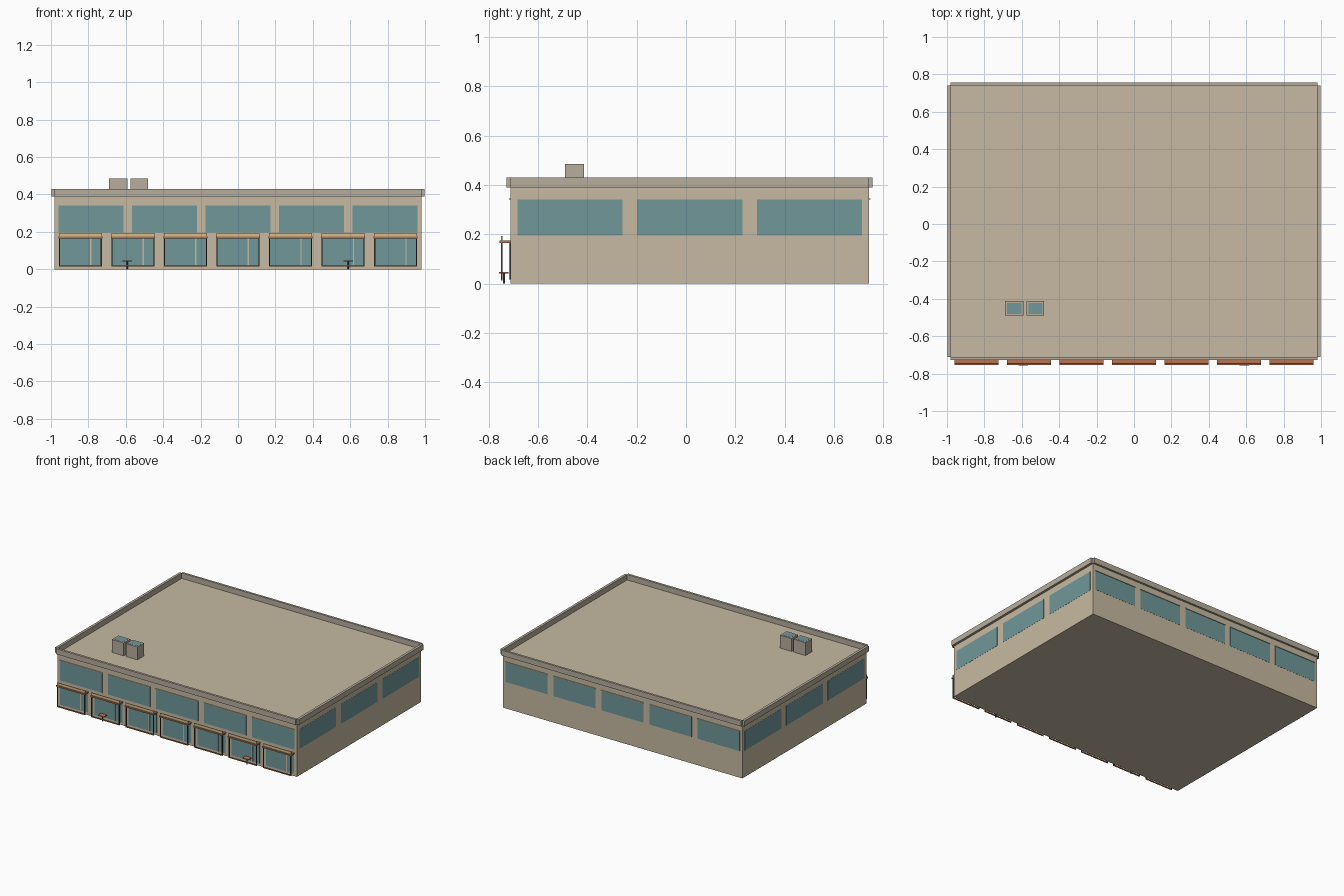
import bpy, bmesh

if "Cube" in bpy.data.objects:
    bpy.data.objects.remove(bpy.data.objects["Cube"])

def mat(name, rgb):
    m = bpy.data.materials.new(name)
    m.diffuse_color = (*rgb, 1)
    m.use_nodes = True
    m.node_tree.nodes["Principled BSDF"].inputs["Base Color"].default_value = m.diffuse_color
    return m

TAN = mat("tan_wall", (0.57, 0.49, 0.36))
TRIM = mat("trim_stone", (0.47, 0.42, 0.34))
GLASS = mat("blue_glass", (0.16, 0.31, 0.32))
COPPER = mat("copper", (0.48, 0.17, 0.09))
CREAM = mat("cream_board", (0.67, 0.51, 0.26))
DARK = mat("dark_metal", (0.07, 0.06, 0.055))

def box(name, x, y, z, m):
    """Box from (min, max) ranges on each axis."""
    bm = bmesh.new()
    bmesh.ops.create_cube(bm, size=1)
    for v in bm.verts:
        v.co = [r[0] if c < 0 else r[1] for c, r in zip(v.co, (x, y, z))]
    me = bpy.data.meshes.new(name)
    bm.to_mesh(me)
    bm.free()
    me.materials.append(m)
    ob = bpy.data.objects.new(name, me)
    bpy.context.collection.objects.link(ob)
    return ob

def cylinder(name, x, y, z, r, m):
    bpy.ops.mesh.primitive_cylinder_add(vertices=12, radius=r, depth=z[1] - z[0],
                                        location=(x, y, (z[0] + z[1]) / 2))
    ob = bpy.context.object
    ob.name = name
    ob.data.materials.append(m)

W, Y0, Y1, ROOF, TOP = 0.98, -0.711, 0.741, 0.39, 0.43

# Main block with flat roof
box("building_body", (-W, W), (Y0, Y1), (0, ROOF), TAN)

# Parapet: four slabs hung just outside the walls
box("parapet_front", (-W, W), (Y0 - 0.016, Y0 + 0.001), (ROOF, TOP), TRIM)
box("parapet_back", (-W, W), (Y1 - 0.001, Y1 + 0.015), (ROOF, TOP), TRIM)
for s in (-1, 1):
    box("parapet_side", sorted((s * (W - 0.001), s * 0.998)), (Y0, Y1), (ROOF, TOP), TRIM)

# Upper windows, front and back, with thin ledge above
ZW = (0.196, 0.341)
for i in range(5):
    c = (i - 2) * 0.393
    x = (c - 0.173, c + 0.173)
    box("front_window", x, (Y0 - 0.001, Y0 + 0.004), ZW, GLASS)
    box("back_window", x, (Y1 - 0.004, Y1 + 0.001), ZW, GLASS)
    box("front_window_ledge", x, (Y0 - 0.006, Y0), (0.341, 0.346), TAN)
    box("back_window_ledge", x, (Y1, Y1 + 0.006), (0.341, 0.346), TAN)

# Side windows
for s in (-1, 1):
    for i in range(3):
        c = 0.015 + (i - 1) * 0.485
        box("side_window", sorted((s * (W - 0.004), s * (W + 0.001))),
            (c - 0.213, c + 0.213), ZW, GLASS)

# Seven storefronts: glass, mullion, canopy, sign board and slim frame
for i in range(7):
    c = (i - 3) * 0.281
    l, r = c - 0.115, c + 0.115
    box("shop_glass", (l, r), (Y0 - 0.002, Y0 + 0.004), (0.018, 0.17), GLASS)
    box("shop_mullion", (l + 0.167, l + 0.174), (Y0 - 0.006, Y0), (0.018, 0.166), TAN)
    box("shop_canopy", (l - 0.003, r + 0.003), (-0.755, Y0), (0.165, 0.175), COPPER)
    box("shop_sign_board", (l, r), (-0.749, -0.743), (0.175, 0.194), CREAM)
    for x in (l, r - 0.006):
        box("shop_frame_post", (x, x + 0.006), (-0.750, -0.743), (0.018, 0.165), DARK)
    box("shop_frame_sill", (l, r), (-0.750, -0.743), (0.014, 0.022), COPPER)

# Two small outdoor tables
for x in (-0.592, 0.59):
    box("table_top", (x - 0.025, x + 0.025), (-0.757, -0.72), (0.042, 0.048), COPPER)
    cylinder("table_leg", x, -0.738, (0, 0.042), 0.004, DARK)

# Rooftop units with glazed tops
for x0, x1 in ((-0.69, -0.592), (-0.575, -0.48)):
    box("roof_unit", (x0, x1), (-0.49, -0.413), (ROOF - 0.002, 0.485), TRIM)
    box("roof_unit_glazing", (x0 + 0.01, x1 - 0.01), (-0.48, -0.423), (0.48, 0.486), GLASS)
